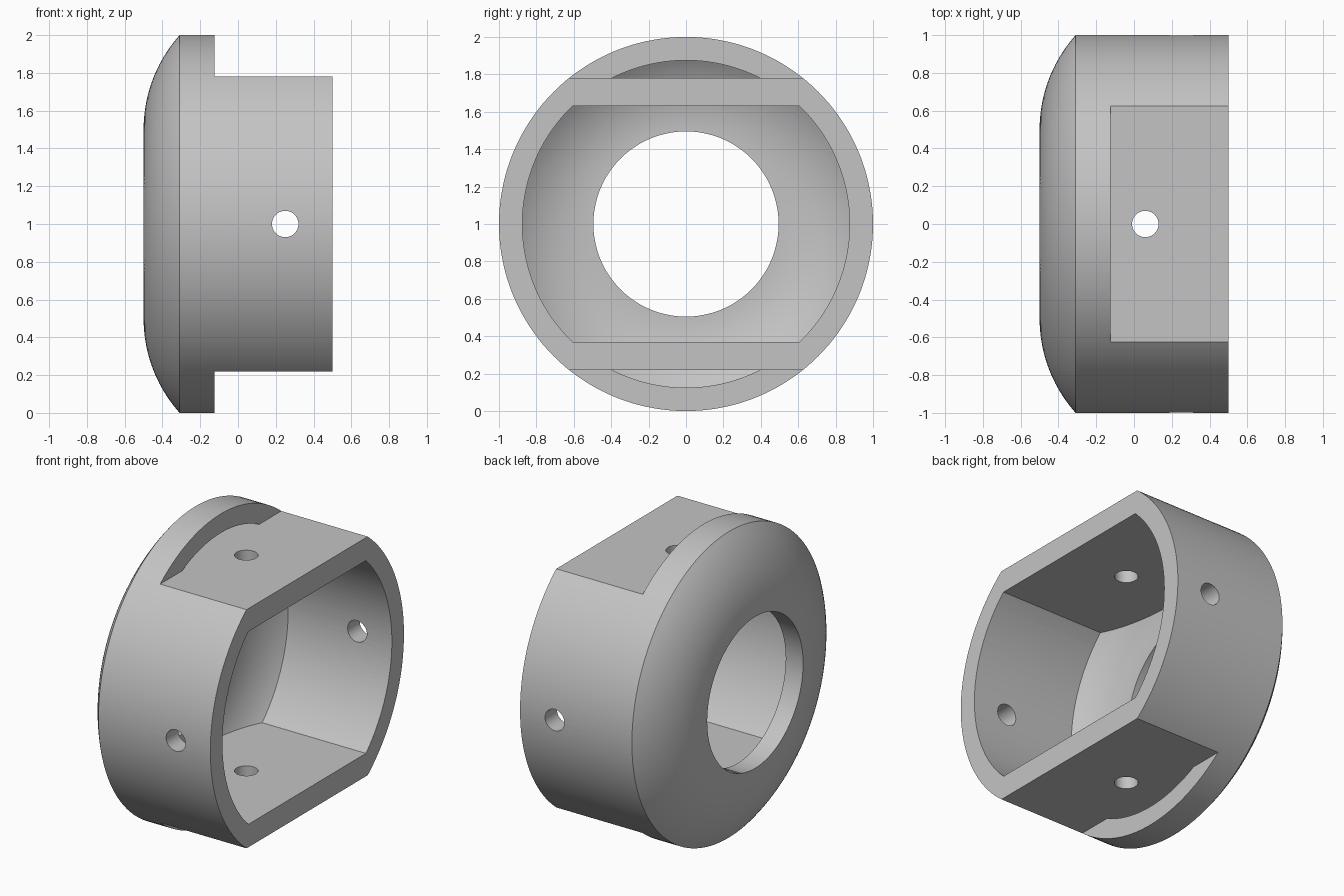
import bpy, bmesh, math
from mathutils import Matrix, Vector

cube = bpy.data.objects.get("Cube")
if cube:
    bpy.data.objects.remove(cube, do_unlink=True)

CENTRE = Vector((0, 0, 1))
ARC_X, ARC_R = 0.25, 0.5     # centre of the rounded shoulder in the profile

grey = bpy.data.materials.new("plain_grey")
grey.use_nodes = True
colour = (0.55, 0.55, 0.55, 1)
grey.diffuse_color = colour
grey.node_tree.nodes["Principled BSDF"].inputs["Base Color"].default_value = colour


def make(name, bm):
    bmesh.ops.recalc_face_normals(bm, faces=bm.faces)
    mesh = bpy.data.meshes.new(name)
    bm.to_mesh(mesh)
    bm.free()
    mesh.materials.append(grey)
    obj = bpy.data.objects.new(name, mesh)
    bpy.context.collection.objects.link(obj)
    return obj


def shoulder(radius, r_end, steps=20):
    """Rounded shoulder points from the end face out to radius r_end."""
    top = math.asin((r_end - ARC_R) / radius)
    return [(ARC_X - radius * math.cos(top * i / steps),
             ARC_R + radius * math.sin(top * i / steps)) for i in range(steps + 1)]


def revolve(name, profile):
    """Spin an (x, radius) profile around the x axis."""
    bm = bmesh.new()
    verts = [bm.verts.new((x, 0, 1 + r)) for x, r in profile]
    edges = [bm.edges.new(pair) for pair in zip(verts, verts[1:])]
    bmesh.ops.spin(bm, geom=verts + edges, cent=CENTRE, axis=(1, 0, 0),
                   angle=math.tau, steps=144, use_merge=True)
    bmesh.ops.remove_doubles(bm, verts=bm.verts, dist=1e-5)
    return make(name, bm)


def box(name, low, high):
    bm = bmesh.new()
    low, high = Vector(low), Vector(high)
    bmesh.ops.create_cube(bm, size=1, matrix=Matrix.Translation((low + high) / 2)
                          @ Matrix.Diagonal((high - low).to_4d()))
    return make(name, bm)


def rod(name, x, turn):
    bm = bmesh.new()
    bmesh.ops.create_cone(bm, cap_ends=True, segments=40, radius1=0.07, radius2=0.07,
                          depth=3, matrix=Matrix.Translation((x, 0, 1))
                          @ Matrix.Rotation(turn, 4, "X"))
    return make(name, bm)


def cut(target, cutter):
    mod = target.modifiers.new("cut", "BOOLEAN")
    mod.operation, mod.solver, mod.object = "DIFFERENCE", "EXACT", cutter
    bpy.context.view_layer.objects.active = target
    bpy.ops.object.modifier_apply(modifier=mod.name)
    bpy.data.objects.remove(cutter, do_unlink=True)


# Round outer body and the hollow inside it
body = revolve("cap_body", [(-0.5, 0)] + shoulder(0.75, 1) + [(0.5, 1), (0.5, 0)])
cavity = revolve("cavity_cutter", [(-0.7, 0), (-0.7, 0.495), (-0.375, 0.495)]
                 + shoulder(0.625, 0.875) + [(0.7, 0.875), (0.7, 0)])

# Flat walls across the hollow, above and below
for side in (1, -1):
    z = sorted((1 + side * 0.63, 1 + side * 0.78))
    cut(cavity, box("wall_keeper", (-0.6, -1.2, z[0]), (0.8, 1.2, z[1])))
cut(body, cavity)

# Outer flats, stopping at the rounded rim
for side in (1, -1):
    z = sorted((1 + side * 0.78, 1 + side * 1.3))
    cut(body, box("flat_cutter", (-0.125, -1.2, z[0]), (0.8, 1.2, z[1])))

# Cross holes through the round sides and through the flats
cut(body, rod("side_hole_cutter", 0.25, math.pi / 2))
cut(body, rod("flat_hole_cutter", 0.06, 0))

bpy.ops.object.select_all(action="DESELECT")
body.select_set(True)
bpy.context.view_layer.objects.active = body
bpy.ops.object.shade_smooth_by_angle(angle=math.radians(25))
